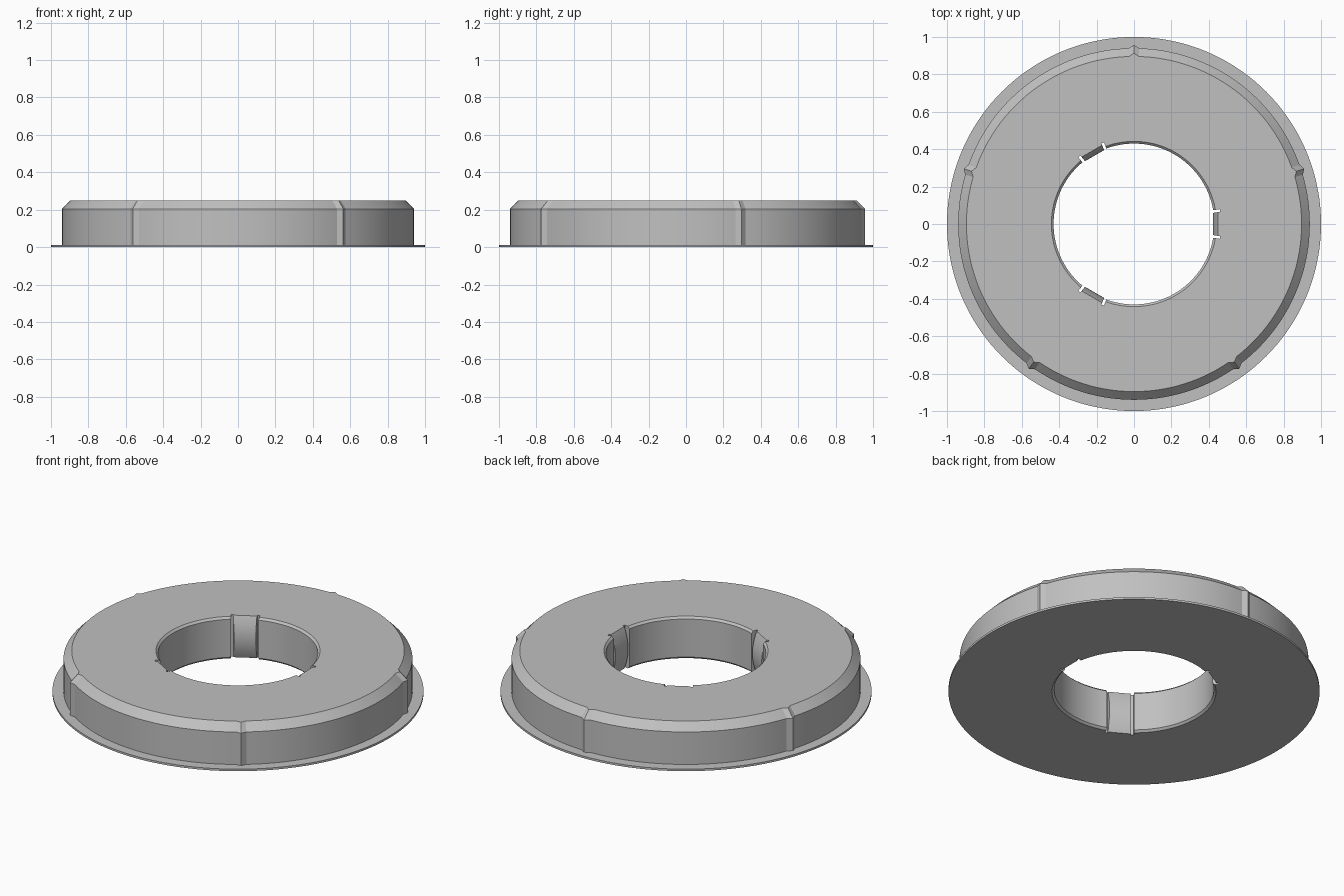
import bpy, bmesh
from math import cos, sin, pi, radians

cube = bpy.data.objects.get("Cube")
if cube:
    bpy.data.objects.remove(cube)

HEIGHT = 0.25
TAB_HALF = 0.14      # half angle of a spring tab
SLOT_END = 0.172     # outer angle of the slot beside it
RIB_HALF = 0.03      # half angle of an outer rib
EPS = 0.0004
BORE_STEPS = 10
ribs = [radians(90 + 72 * i) for i in range(5)]
tabs = [radians(120 * i) for i in range(3)]


def offset(a, centre):
    return (a - centre + pi) % (2 * pi) - pi


def nearest(a, centres):
    return min((offset(a, c) for c in centres), key=abs)


def bore_radius(a, z):
    """Plain bore with small edge chamfers, slots, and bulged flat tabs."""
    d = abs(nearest(a, tabs))
    if d < TAB_HALF:
        t = 2 * z / HEIGHT - 1
        return (0.422 + 0.028 * t * t) / cos(d)
    if d < SLOT_END:
        return 0.465
    edge = min(z, HEIGHT - z)
    return 0.43 + max(0, 0.012 - edge)


def section(a):
    """Closed cross-section of the ring at one angle."""
    bump = 0.017 * max(0, 1 - abs(nearest(a, ribs)) / RIB_HALF)
    outer = [(1, 0), (1, 0.012), (0.94 + bump, 0.012),
             (0.94 + bump, 0.205), (0.896 + bump, HEIGHT)]
    inner_z = [HEIGHT, HEIGHT - 0.012]
    inner_z += [HEIGHT * (1 - i / BORE_STEPS) for i in range(1, BORE_STEPS)]
    inner_z += [0.012, 0]
    return outer + [(bore_radius(a, z), z) for z in inner_z]


# Angles at which the section changes, plus an even subdivision
special = [r + k * RIB_HALF for r in ribs for k in (-1, 0, 1)]
for t in tabs:
    for s in (-1, 1):
        for edge in (TAB_HALF, SLOT_END):
            special += [t + s * (edge - EPS), t + s * (edge + EPS)]
even = [radians(2.5 * i) for i in range(144)]
angles = special + [a for a in even if abs(nearest(a, special)) > 0.008]
angles = sorted(a % (2 * pi) for a in angles)

# Ring body swept from the sections
bm = bmesh.new()
loops = [[bm.verts.new((r * cos(a), r * sin(a), z)) for r, z in section(a)]
         for a in angles]
for i, here in enumerate(loops):
    after = loops[(i + 1) % len(loops)]
    for j in range(len(here)):
        k = (j + 1) % len(here)
        bm.faces.new((here[j], after[j], after[k], here[k]))
bmesh.ops.recalc_face_normals(bm, faces=bm.faces)
mesh = bpy.data.meshes.new("flanged_ring")
bm.to_mesh(mesh)
bm.free()

ring = bpy.data.objects.new("flanged_ring", mesh)
bpy.context.collection.objects.link(ring)

# Grey material
grey = bpy.data.materials.new("plain_grey")
grey.use_nodes = True
colour = (0.53, 0.53, 0.53, 1)
grey.diffuse_color = colour
grey.node_tree.nodes["Principled BSDF"].inputs["Base Color"].default_value = colour
mesh.materials.append(grey)

# Smooth shading with sharp edges kept
bpy.ops.object.select_all(action='DESELECT')
ring.select_set(True)
bpy.context.view_layer.objects.active = ring
bpy.ops.object.shade_smooth_by_angle(angle=radians(20))
